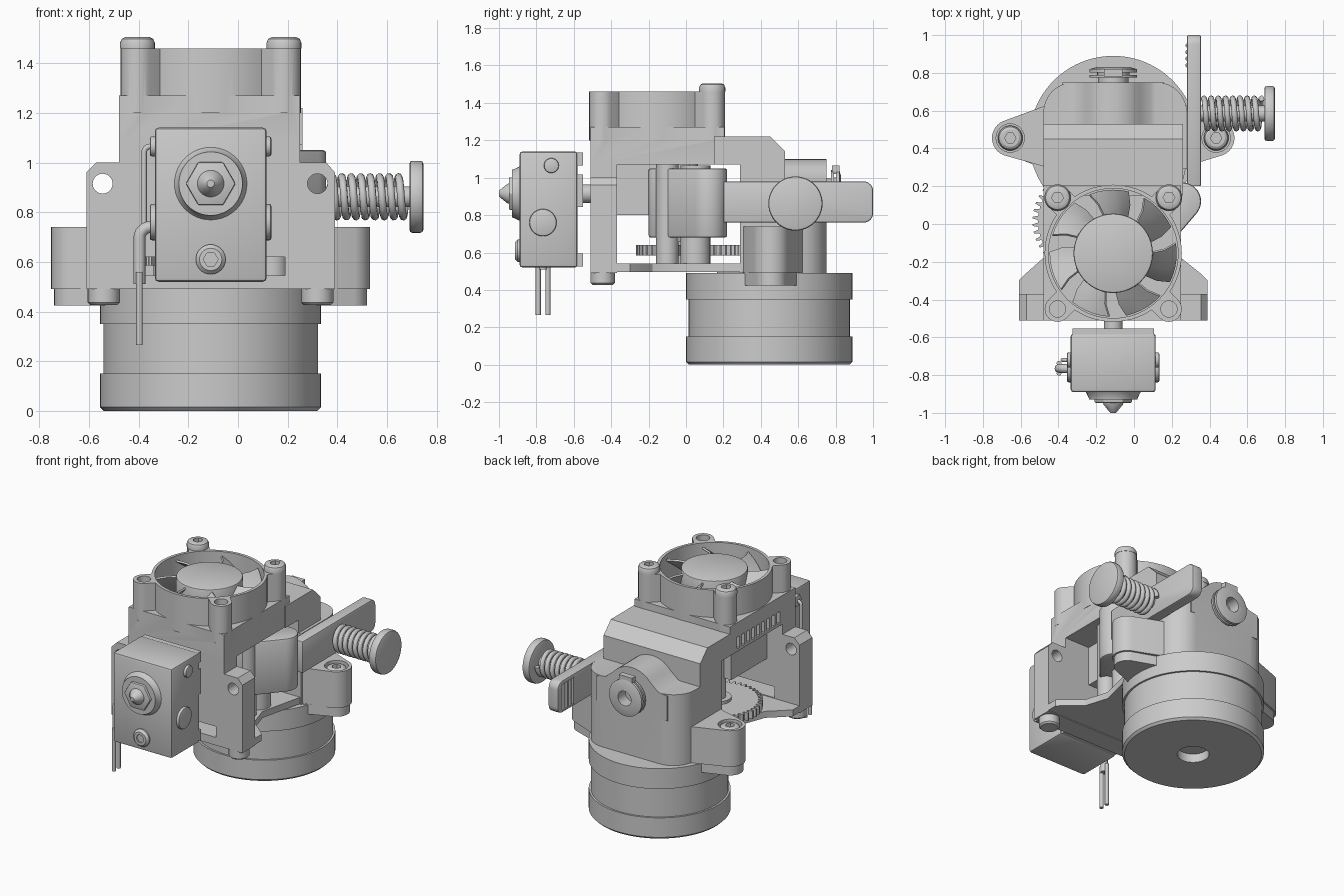
import bpy, bmesh
from math import sin, cos, pi, radians
from mathutils import Matrix, Vector, geometry

if "Cube" in bpy.data.objects:
    bpy.data.objects.remove(bpy.data.objects["Cube"])

CX, MY = -0.11, 0.445          # shared centre line, motor axis y
AX = {'X': lambda a, b, c: (c, a, b), 'Y': lambda a, b, c: (a, c, b), 'Z': lambda a, b, c: (a, b, c)}


def finish(name, bm):
    bmesh.ops.recalc_face_normals(bm, faces=bm.faces)
    me = bpy.data.meshes.new(name)
    bm.to_mesh(me)
    bm.free()
    ob = bpy.data.objects.new(name, me)
    bpy.context.collection.objects.link(ob)
    return ob


def apply(ob, kind, **props):
    m = ob.modifiers.new(kind, kind)
    for k, v in props.items():
        setattr(m, k, v)
    bpy.context.view_layer.objects.active = ob
    bpy.ops.object.modifier_apply(modifier=m.name)
    return ob


def combine(ob, *others, op='DIFFERENCE'):
    for o in others:
        apply(ob, 'BOOLEAN', object=o, operation=op, solver='EXACT')
        bpy.data.objects.remove(o)
    return ob


def bevel(ob, w, seg=2):
    return apply(ob, 'BEVEL', width=w, segments=seg, limit_method='ANGLE', angle_limit=radians(40))


def prism(name, pts, lo, hi, axis='Z'):
    bm = bmesh.new()
    a = [bm.verts.new(AX[axis](p[0], p[1], lo)) for p in pts]
    b = [bm.verts.new(AX[axis](p[0], p[1], hi)) for p in pts]
    bm.faces.new(a)
    bm.faces.new(b)
    for i in range(len(a)):
        j = (i + 1) % len(a)
        bm.faces.new((a[i], a[j], b[j], b[i]))
    return finish(name, bm)


def box(name, x0, x1, y0, y1, z0, z1):
    return prism(name, [(x0, y0), (x1, y0), (x1, y1), (x0, y1)], z0, z1)


def circle(x, y, r, n=32):
    return [(x + r * cos(2 * pi * i / n), y + r * sin(2 * pi * i / n)) for i in range(n)]


def cyl(name, x, y, r, lo, hi, axis='Z', n=32):
    return prism(name, circle(x, y, r, n), lo, hi, axis)


def hull(*groups):
    pts = [Vector(p) for g in groups for p in g]
    return [pts[i] for i in geometry.convex_hull_2d(pts)]


def lathe(name, prof, u, v, axis='Z', n=48):
    """Turn (radius, position) points around an axis through u, v."""
    bm = bmesh.new()
    rings = [[bm.verts.new(AX[axis](x, y, h)) for x, y in circle(u, v, r, n)] for r, h in prof]
    for a, b in zip(rings, rings[1:]):
        for i in range(n):
            j = (i + 1) % n
            bm.faces.new((a[i], a[j], b[j], b[i]))
    bm.faces.new(rings[0])
    bm.faces.new(rings[-1])
    return finish(name, bm)


def screw(name, u, v, r, base, top, axis='Z'):
    d = top - base
    ob = lathe(name, [(r, base), (r, base + d * .5), (r * .9, base + d * .85), (r * .7, top)], u, v, axis, 32)
    return combine(ob, cyl('socket', u, v, r * .45, top - d * .6, top + d, axis, 6))


def tube(name, pts, r):
    cu = bpy.data.curves.new(name, 'CURVE')
    cu.dimensions, cu.bevel_depth, cu.bevel_resolution, cu.use_fill_caps = '3D', r, 2, True
    sp = cu.splines.new('POLY')
    sp.points.add(len(pts) - 1)
    for p, q in zip(sp.points, pts):
        p.co = (*q, 1)
    ob = bpy.data.objects.new(name, cu)
    bpy.context.collection.objects.link(ob)
    return ob


# Motor with bored base, and its mounting flange
motor = lathe('motor', [(.43, 0), (.445, .015), (.445, .15), (.432, .15), (.432, .35), (.445, .35),
                        (.445, .49)], CX, MY, n=96)
combine(motor, cyl('bore', CX, MY, .1, -.1, .06))
EARS = (-.655, .435)
prism('motor_flange', hull(circle(EARS[0], .455, .085), circle(EARS[1], .455, .085), circle(CX, MY, .28)), .425, .495)

# Rear housing: rounded shell, ears, sloped top and filament boss
housing = prism('rear_housing', hull(circle(-.32, .59, .16), circle(.12, .59, .16), [(-.48, .29), (.28, .29)]), .49, .98)
for x, inner in zip(EARS, (-.46, .26)):
    ear = prism('ear', hull(circle(x, .455, .097), [(inner, .63), (inner, .3), (CX, .3), (CX, .63)]), .49, .74)
    combine(housing, ear, op='UNION')
combine(housing, prism('top', [(.15, 1.07), (.15, 1.22), (.45, 1.22), (.53, 1.14), (.53, .9), (.29, .9), (.29, 1.07)],
                       -.48, .26, 'X'), op='UNION')
arch = [(CX + .185 * sin(a), .915 + .185 * cos(a)) for a in [radians(d) for d in range(-50, 51, 10)]]
boss = prism('boss', [(CX - .27, .8), (CX - .27, .97), (CX - .2, .985)] + arch
             + [(CX + .2, .985), (CX + .27, .97), (CX + .27, .8)], .4, .75, 'Y')
combine(housing, boss, op='UNION')
for i, x in enumerate(EARS):
    combine(housing, cyl('counterbore', x, .455, .075, .69, .8))
    screw(f'ear_screw_{i}', x, .455, .066, .68, .735)

# Filament inlet fitting
inlet = lathe('filament_inlet', [(.08, .74), (.08, .775), (.125, .775), (.125, .79), (.085, .79), (.085, .802),
                                 (.125, .802), (.125, .82), (.09, .83)], CX, .915, 'Y')
combine(inlet, cyl('inlet_hole', CX, .915, .05, .7, .9, 'Y'))
box('inlet_clip', CX - .05, CX + .05, .78, .82, 1.02, 1.065)

# Front plate with mounting wings
plate = prism('front_plate', [(-.61, .49), (.39, .49), (.39, .96), (.355, 1), (.25, 1), (.25, 1.1), (-.48, 1.1),
                              (-.48, 1), (-.57, 1), (-.61, .96)], -.51, -.37, 'Y')
combine(plate, cyl('hole_l', -.545, .915, .04, -.6, -.2, 'Y'), cyl('hole_r', .32, .915, .04, -.6, -.2, 'Y'),
        box('window', -.42, .19, -.6, -.3, .545, .62))
for i, x in enumerate((-.54, .32)):
    lathe(f'foot_bolt_{i}', [(.055, .427), (.065, .437), (.065, .49)], x, -.445, n=32)

# Base web joining front plate to motor
prism('base_web', [(-.61, -.5), (.39, -.5), (.39, -.3), (.35, -.26), (.25, -.18), (.2, -.02), (.24, .15), (.28, .32),
                   (-.48, .32), (-.46, .15), (-.42, -.02), (-.48, -.18), (-.57, -.26), (-.61, -.3)], .495, .54)

# Fan mount block with duct and side vents
FY, OFF = -.155, .295
mount = box('fan_mount', -.48, .25, -.51, .205, 1.07, 1.27)
frame = cyl('frame', CX, FY, .363, 1.2, 1.46, n=72)
lugs = [(CX + sx * OFF, FY + sy * OFF) for sx in (-1, 1) for sy in (-1, 1)]
for x, y in lugs:
    nx, ny = (CX + (x - CX) * .7, FY + (y - FY) * .7)
    combine(frame, prism('lug', hull(circle(x, y, .068, 24), circle(nx, ny, .068, 24)), 1.2, 1.46), op='UNION')
combine(mount, frame, op='UNION')
combine(mount, cyl('duct', CX, FY, .343, 1.2, 1.6, n=72))
for x, y in (lugs[0], lugs[2]):
    combine(mount, cyl('lug_hole', x, y, .043, 1.38, 1.6))
for i in range(10):
    y = -.34 + i * .055
    combine(mount, box('vent', -.6, -.43, y, y + .03, 1.09, 1.17))
for i, (x, y) in enumerate((lugs[1], lugs[3])):
    screw(f'fan_screw_{i}', x, y, .07, 1.46, 1.505)

# Fan hub, pitched blades and support struts
bevel(cyl('fan_hub', CX, FY, .21, 1.2, 1.45, n=64), .01)
bm = bmesh.new()
for k in range(7):
    rows = []
    for i in range(6):
        t = i / 5
        row = []
        for r, sweep in ((.2, 0), (.27, .05), (.335, .14)):
            a = 2 * pi * k / 7 + .3 + t * .62 + sweep
            row.append(bm.verts.new((CX + r * cos(a), FY + r * sin(a), 1.25 + .18 * t ** .8)))
        rows.append(row)
    for p, q in zip(rows, rows[1:]):
        for j in range(2):
            bm.faces.new((p[j], p[j + 1], q[j + 1], q[j]))
apply(finish('fan_blades', bm), 'SOLIDIFY', thickness=.012, offset=0)

# Drive core, gear train and pivot column
box('drive_core', -.36, .06, -.38, .02, .8, 1.08)
GX, GY, N = -.255, .015, 44
teeth = []
for i in range(N):
    for f, r in ((0, .252), (.25, .256), (.4, .282), (.65, .282), (.8, .256)):
        a = 2 * pi * (i + f) / N
        teeth.append((GX + r * cos(a), GY + r * sin(a)))
prism('drive_gear', teeth, .585, .64)
lathe('gear_shaft', [(.085, .54), (.085, .66), (.05, .66), (.05, 1.08)], GX, GY, n=32)
cyl('pivot_column', .14, -.1, .06, .53, 1.08)
cyl('idler_bolt', .12, .05, .08, .53, 1.065)

# Idler and tension lever
bevel(prism('idler', hull(circle(.08, -.13, .07), circle(.0, .1, .08), circle(.255, .12, .1), [(.28, .21), (.0, .21)]),
            .68, 1.05), .012)
end = circle(.95, .93, .05, 24)[:7] + [(.2, .98), (.2, .76)] + circle(.95, .81, .05, 24)[18:] + [(1, .81)]
bevel(prism('tension_lever', end, .28, .355, 'X'), .008)
for i in range(4):
    cyl(f'lever_grip_{i}', .284, .84 + i * .035, .012, .78, .96, n=12)

# Spring, rod and thumb knob
SY, SZ, TURNS = .585, .862, 8
tube('tension_spring', [(.37 + .305 * i / (TURNS * 20), SY + .08 * cos(i * pi / 10), SZ + .08 * sin(i * pi / 10))
                        for i in range(TURNS * 20 + 1)], .0155)
cyl('spring_rod', SY, SZ, .042, .25, .7, 'X')
bevel(cyl('thumb_knob', SY, SZ, .145, .69, .746, 'X', 48), .012)

# Heater block with stepped rear clips
block = bevel(box('heater_block', -.335, .115, -.89, -.58, .52, 1.14), .015)
for n, z0, z1 in (('bottom', .52, .6), ('middle', .84, 1.02), ('top', 1.06, 1.14)):
    box(f'block_clip_{n}', -.325, .105, -.66, -.552, z0 + .004, z1 - .004)
cyl('heat_break', CX, .915, .05, -.6, -.45, 'Y')
lathe('nozzle_collar', [(.15, -.885), (.142, -.895), (.13, -.92), (.128, -.93), (.105, -.93)], CX, .915, 'Y')
bevel(cyl('nozzle_hex', CX, .915, .1, -.947, -.9, 'Y', 6), .006)
lathe('nozzle_tip', [(.055, -.94), (.052, -.955), (.022, -.992), (.015, -1)], CX, .915, 'Y', 32)
clamp = lathe('clamp_screw', [(.06, -.88), (.06, -.9), (.045, -.915)], CX, .61, 'Y', 32)
combine(clamp, cyl('socket', CX, .61, .03, -.905, -.95, 'Y', 6))

# Heater cartridge, sensor and their cables
for s, x0, x1 in (('right', .1, .134), ('left', -.355, -.32)):
    bevel(cyl(f'heater_end_{s}', -.765, .76, .073, x0, x1, 'X'), .008)
    bevel(cyl(f'sensor_end_{s}', -.72, 1.065, .04, x0, x1, 'X'), .008)


def elbow(x0, x1, y, z, r, z_end):
    bend = [(x1 + r - r * sin(a), y, z - r + r * cos(a)) for a in [i * pi / 12 for i in range(7)]]
    return [(x0, y, z)] + bend + [(x1, y, z_end)]


tube('heater_sleeve', elbow(-.33, -.397, -.765, .74, .045, .51), .024)
tube('sensor_cable', elbow(-.33, -.378, -.72, 1.065, .025, .72), .011)
for i, y in enumerate((-.79, -.738)):
    tube(f'heater_wire_{i}', [(-.397, y, .56), (-.397, y, .265)], .0135)

# Smooth curved surfaces, keep hard edges
bpy.ops.object.select_all(action='DESELECT')
for o in bpy.context.scene.objects:
    if o.type == 'MESH':
        o.select_set(True)
        bpy.context.view_layer.objects.active = o
bpy.ops.object.shade_smooth_by_angle(angle=radians(32))
